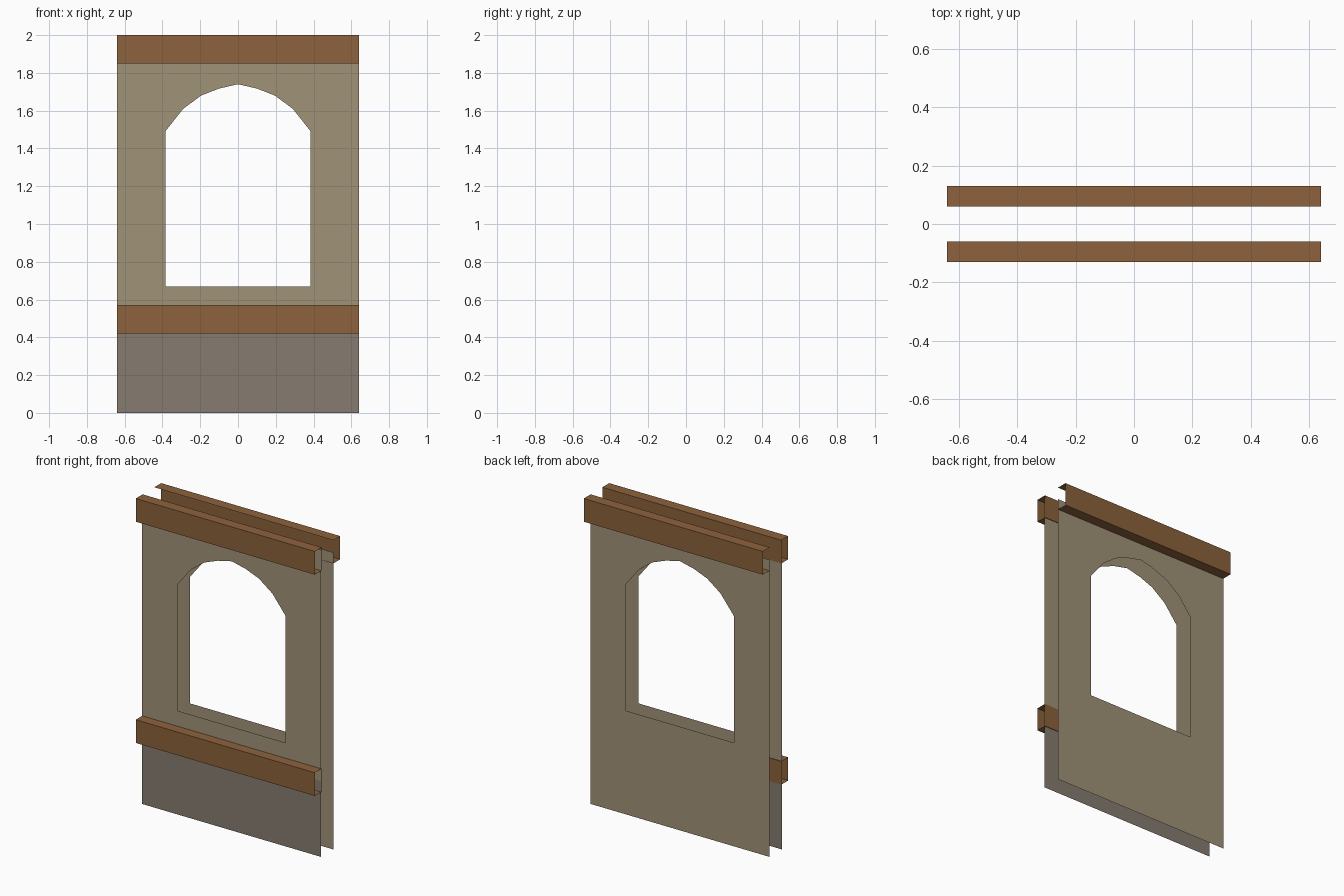
import bpy, bmesh
from mathutils import Vector

if "Cube" in bpy.data.objects:
    bpy.data.objects.remove(bpy.data.objects["Cube"])

W = 0.64  # half width of the panel


def material(name, rgb):
    m = bpy.data.materials.new(name)
    lin = [((c / 255 + 0.055) / 1.055) ** 2.4 for c in rgb]
    m.diffuse_color = (*lin, 1)
    m.use_nodes = True
    m.node_tree.nodes["Principled BSDF"].inputs["Base Color"].default_value = m.diffuse_color
    return m


plaster = material("plaster", (160, 146, 119))
stone = material("stone_grey", (134, 124, 112))
timber = material("timber_brown", (140, 98, 60))


def finish(name, bm, mat):
    me = bpy.data.meshes.new(name)
    bm.to_mesh(me)
    bm.free()
    me.materials.append(mat)
    ob = bpy.data.objects.new(name, me)
    bpy.context.collection.objects.link(ob)
    return ob


def sheet(name, y, z0, z1, mat, facing, hole=None):
    """Flat upright sheet facing -y or +y, with an optional opening."""
    bm = bmesh.new()
    edges = []
    for loop in [[(-W, z0), (W, z0), (W, z1), (-W, z1)], hole or []]:
        vs = [bm.verts.new((x, y, z)) for x, z in loop]
        edges += [bm.edges.new((vs[i - 1], vs[i])) for i in range(len(vs))]
    bmesh.ops.triangle_fill(bm, use_beauty=True, edges=edges, normal=Vector((0, facing, 0)))
    bm.normal_update()
    wrong = [f for f in bm.faces if f.normal.y * facing < 0]
    bmesh.ops.reverse_faces(bm, faces=wrong)
    return finish(name, bm, mat)


def beam(name, profile, closed):
    """Open-ended timber: a y/z profile swept along x."""
    bm = bmesh.new()
    left = [bm.verts.new((-W, y, z)) for y, z in profile]
    right = [bm.verts.new((W, y, z)) for y, z in profile]
    n = len(profile)
    for i in range(n if closed else n - 1):
        j = (i + 1) % n
        bm.faces.new((left[i], left[j], right[j], right[i]))
    # make the outer faces point away from the beam's core
    cy = sum(p[0] for p in profile) / n
    cz = sum(p[1] for p in profile) / n
    bm.normal_update()
    core = Vector((0, cy, cz))
    wrong = [f for f in bm.faces if f.normal.dot(f.calc_center_median() - core) < 0]
    bmesh.ops.reverse_faces(bm, faces=wrong)
    return finish(name, bm, timber)


# Arched window outline, mirrored about x = 0
half = [(0.385, 0.67), (0.385, 1.49), (0.29, 1.61), (0.195, 1.68), (0.10, 1.717)]
window = half + [(0, 1.74)] + [(-x, z) for x, z in reversed(half)]

# Wall skins
sheet("front_wall", -0.064, 0.49, 1.98, plaster, -1, window)
sheet("front_stone_base", -0.064, 0.0, 0.49, stone, -1)
sheet("back_wall", 0.062, 0.0, 1.92, plaster, 1, window)

# Timber beams: front ones are four-sided tubes, the back one is open to the wall
for name, z0, z1 in [("front_top_beam", 1.85, 2.0), ("front_lower_beam", 0.42, 0.57)]:
    beam(name, [(-0.06, z0), (-0.13, z0), (-0.13, z1), (-0.06, z1)], True)
beam("back_top_beam", [(0.06, 1.85), (0.13, 1.85), (0.13, 2.0), (0.06, 2.0)], False)
